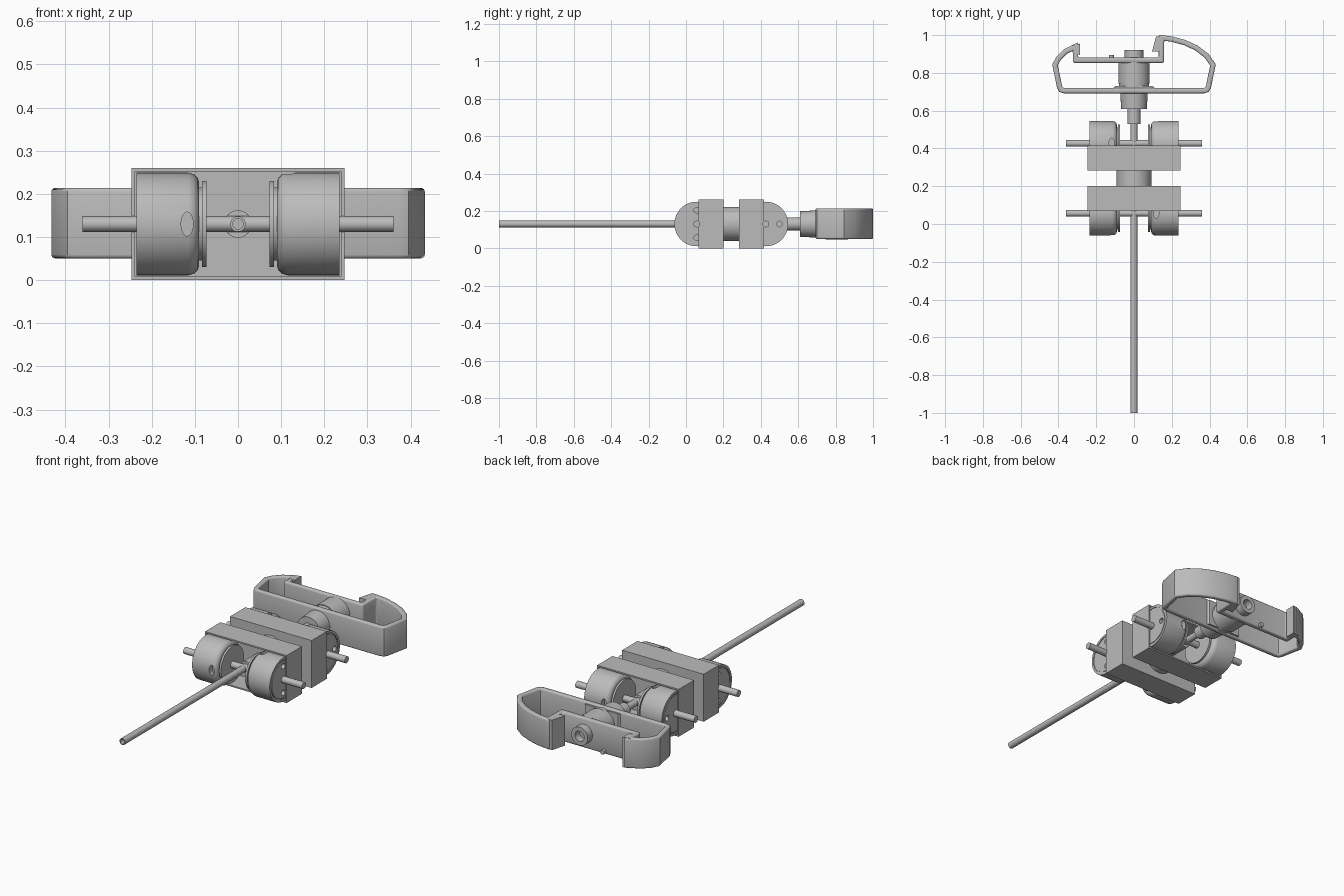
import bpy, bmesh, math
from mathutils import Vector, Matrix

cube = bpy.data.objects.get("Cube")
if cube:
    bpy.data.objects.remove(cube, do_unlink=True)

grey = bpy.data.materials.new("machined grey")
grey.use_nodes = True
grey.diffuse_color = (0.5, 0.5, 0.5, 1)
grey.node_tree.nodes["Principled BSDF"].inputs["Base Color"].default_value = (0.5, 0.5, 0.5, 1)

MID = 0.13        # height of every axis
CENTRE = 0.242    # y of the mirror plane between the two carriages


def finish(name, bm):
    bmesh.ops.recalc_face_normals(bm, faces=bm.faces)
    mesh = bpy.data.meshes.new(name)
    bm.to_mesh(mesh)
    bm.free()
    mesh.materials.append(grey)
    ob = bpy.data.objects.new(name, mesh)
    bpy.context.collection.objects.link(ob)
    return ob


def smooth(ob):
    bpy.ops.object.select_all(action='DESELECT')
    ob.select_set(True)
    bpy.context.view_layer.objects.active = ob
    bpy.ops.object.shade_smooth_by_angle(angle=math.radians(35))


def lathe(name, axis, origin, profile, sides=48):
    """Turn (distance, radius) pairs about an axis; radius 0 ends close the shape."""
    turn = Vector((0, 0, 1)).rotation_difference(Vector(axis)).to_matrix()
    bm = bmesh.new()
    rings = []
    for d, r in profile:
        count = sides if r else 1
        rings.append([bm.verts.new(turn @ Vector((r * math.cos(i * math.tau / sides),
                      r * math.sin(i * math.tau / sides), d)) + Vector(origin))
                      for i in range(count)])
    for a, b in zip(rings, rings[1:]):
        for i in range(sides):
            j = (i + 1) % sides
            loop = [a[i % len(a)], a[j % len(a)], b[j % len(b)], b[i % len(b)]]
            bm.faces.new(list(dict.fromkeys(loop)))
    ob = finish(name, bm)
    smooth(ob)
    return ob


def rod(name, axis, origin, a, b, r, sides=32):
    return lathe(name, axis, origin, [(a, 0), (a, r), (b, r), (b, 0)], sides)


def prism(name, points, z0, z1):
    bm = bmesh.new()
    face = bm.faces.new([bm.verts.new((x, y, z0)) for x, y in points])
    up = bmesh.ops.extrude_face_region(bm, geom=[face])
    bmesh.ops.translate(bm, vec=(0, 0, z1 - z0),
                        verts=[v for v in up["geom"] if isinstance(v, bmesh.types.BMVert)])
    return finish(name, bm)


def cut(ob, cutter):
    mod = ob.modifiers.new("cut", 'BOOLEAN')
    mod.operation = 'DIFFERENCE'
    mod.object = cutter
    bake(ob)
    bpy.data.objects.remove(cutter, do_unlink=True)


def bake(ob):
    bpy.context.view_layer.update()
    deps = bpy.context.evaluated_depsgraph_get()
    mesh = bpy.data.meshes.new_from_object(ob.evaluated_get(deps))
    ob.modifiers.clear()
    ob.data = mesh
    smooth(ob)


# Two mirrored carriages: open box housing, axle, two wheels and their discs
def carriage(label, side, slots, hole_dir):
    axle_y = CENTRE + side * 0.185
    lip, back = CENTRE + side * 0.174, CENTRE + side * 0.042
    bm = bmesh.new()
    bmesh.ops.create_cube(bm, size=1)
    bmesh.ops.scale(bm, vec=(0.494, abs(lip - back), 0.26), verts=bm.verts)
    bmesh.ops.translate(bm, vec=(0, (lip + back) / 2, MID), verts=bm.verts)
    bm.normal_update()
    mouth = max(bm.faces, key=lambda f: f.normal.y * side)
    bmesh.ops.inset_region(bm, faces=[mouth], thickness=0.011)
    well = bmesh.ops.extrude_discrete_faces(bm, faces=[mouth])["faces"][0]
    bmesh.ops.translate(bm, vec=(0, -side * 0.12, 0), verts=well.verts)
    finish(label + "_housing", bm)

    rod(label + "_axle", (1, 0, 0), (0, axle_y, MID), -0.36, 0.36, 0.018)
    rod(label + "_hub", (0, side, 0), (0, CENTRE, MID), 0.04, 0.172, 0.032)

    for s, name, slot in ((-1, "right", slots[0]), (1, "left", slots[1])):
        at = Vector((0, axle_y, MID))
        wheel = lathe(f"{label}_{name}_wheel", (s, 0, 0), at,
                      [(0.09, 0), (0.09, 0.095), (0.093, 0.106), (0.102, 0.115), (0.115, 0.119),
                       (0.235, 0.119), (0.235, 0.106), (0.231, 0.106), (0.231, 0.1),
                       (0.235, 0.1), (0.235, 0)], 64)
        lathe(f"{label}_{name}_disc", (s, 0, 0), at,
              [(0.073, 0), (0.073, 0.1), (0.084, 0.1), (0.084, 0.085), (0.092, 0.085), (0.092, 0)], 64)
        # oval slot in the tread
        slot = Vector(slot)
        cutter = rod("slot_cutter", (0, 0, 1), (0, 0, 0), 0.09, 0.15, 0.014, 20)
        cutter.data.transform(Matrix.Diagonal((1, 2, 1, 1)))
        tilt = -math.atan2(slot.y, slot.z)
        cutter.data.transform(Matrix.Translation(at + Vector((s * 0.118, 0, 0)))
                              @ Matrix.Rotation(tilt, 4, 'X'))
        cut(wheel, cutter)
        # round holes in the outer face
        for k in (-1, 1):
            spot = at + Vector(hole_dir) * 0.073 * k
            cut(wheel, rod("hole_cutter", (s, 0, 0), spot, 0.2, 0.26, 0.015, 20))


carriage("front", -1, ((0, -1, 0), (0, 0, 1)), (0, 0, 1))
carriage("rear", 1, ((0, 0, 1), (0, 1, 0)), (0, 1, 0))

# Core between the carriages
rod("core_cylinder", (0, 1, 0), (0, 0, MID), 0.19, 0.295, 0.092, 64)

# Long hollow shaft with a stepped coupling
lathe("main_shaft", (0, 1, 0), (0, 0, MID),
      [(-0.96, 0), (-0.96, 0.012), (-1, 0.012), (-1, 0.018), (0.55, 0.018), (0.55, 0)], 32)
rod("coupling", (0, 1, 0), (0, 0, MID), 0.53, 0.62, 0.035)
lathe("collar", (0, 1, 0), (0, 0, MID),
      [(0.65, 0), (0.61, 0.035), (0.61, 0.068), (0.70, 0.073), (0.70, 0)], 48)

# Grip: one wall of even thickness following a closed path
path = [(0.145, 0.986), (0.145, 0.867), (-0.31, 0.867), (-0.31, 0.94), (-0.365, 0.912),
        (-0.40, 0.876), (-0.418, 0.842), (-0.394, 0.725), (-0.386, 0.711), (-0.37, 0.706),
        (0.37, 0.706), (0.386, 0.711), (0.394, 0.725), (0.418, 0.842), (0.385, 0.89),
        (0.33, 0.932), (0.27, 0.96), (0.2, 0.979)]


def offset(points, d):
    out = []
    for i, p in enumerate(points):
        p = Vector(p)
        a = (p - Vector(points[i - 1])).normalized()
        b = (Vector(points[(i + 1) % len(points)]) - p).normalized()
        n = Vector((-a.y - b.y, a.x + b.x)).normalized()
        out.append(p + n * d / max(0.5, n.dot(Vector((-a.y, a.x)))))
    return out


bm = bmesh.new()
Z0, Z1 = 0.05, 0.214
rails = [[bm.verts.new((p.x, p.y, z)) for p in offset(path, d)]
         for d, z in ((0.014, Z0), (0.014, Z1), (-0.014, Z1), (-0.014, Z0))]
for a, b in zip(rails, rails[1:] + rails[:1]):
    for i in range(len(path)):
        bm.faces.new((a[i - 1], a[i], b[i], b[i - 1]))
grip = finish("grip_frame", bm)
bevel = grip.modifiers.new("round", 'BEVEL')
bevel.width = 0.009
bevel.segments = 3
bevel.limit_method = 'ANGLE'
bevel.angle_limit = math.radians(50)
bake(grip)

# Hooked teeth at the two ends of the grip opening
prism("left_hook", [(0.14, 0.915), (0.095, 0.912), (0.117, 0.993), (0.14, 0.995)], Z0, Z1)
prism("right_hook", [(-0.31, 0.90), (-0.285, 0.895), (-0.285, 0.955), (-0.325, 0.945)], Z0, Z1)

# Bearing inside the grip, hollow nut and locating pin
lathe("bearing", (0, 1, 0), (0, 0, MID),
      [(0.715, 0), (0.715, 0.079), (0.745, 0.079), (0.745, 0.083), (0.865, 0.083), (0.865, 0)], 64)
lathe("hollow_nut", (0, 1, 0), (0, 0, MID),
      [(0.86, 0), (0.86, 0.05), (0.922, 0.05), (0.922, 0.028), (0.88, 0.028), (0.88, 0)], 48)
prism("bearing_pad", [(-0.11, 0.718), (0.11, 0.718), (0.1, 0.73), (-0.1, 0.73)], 0.06, 0.205)
rod("locating_pin", (0, 1, 0), (-0.12, 0, 0.065), 0.86, 0.896, 0.013, 20)
